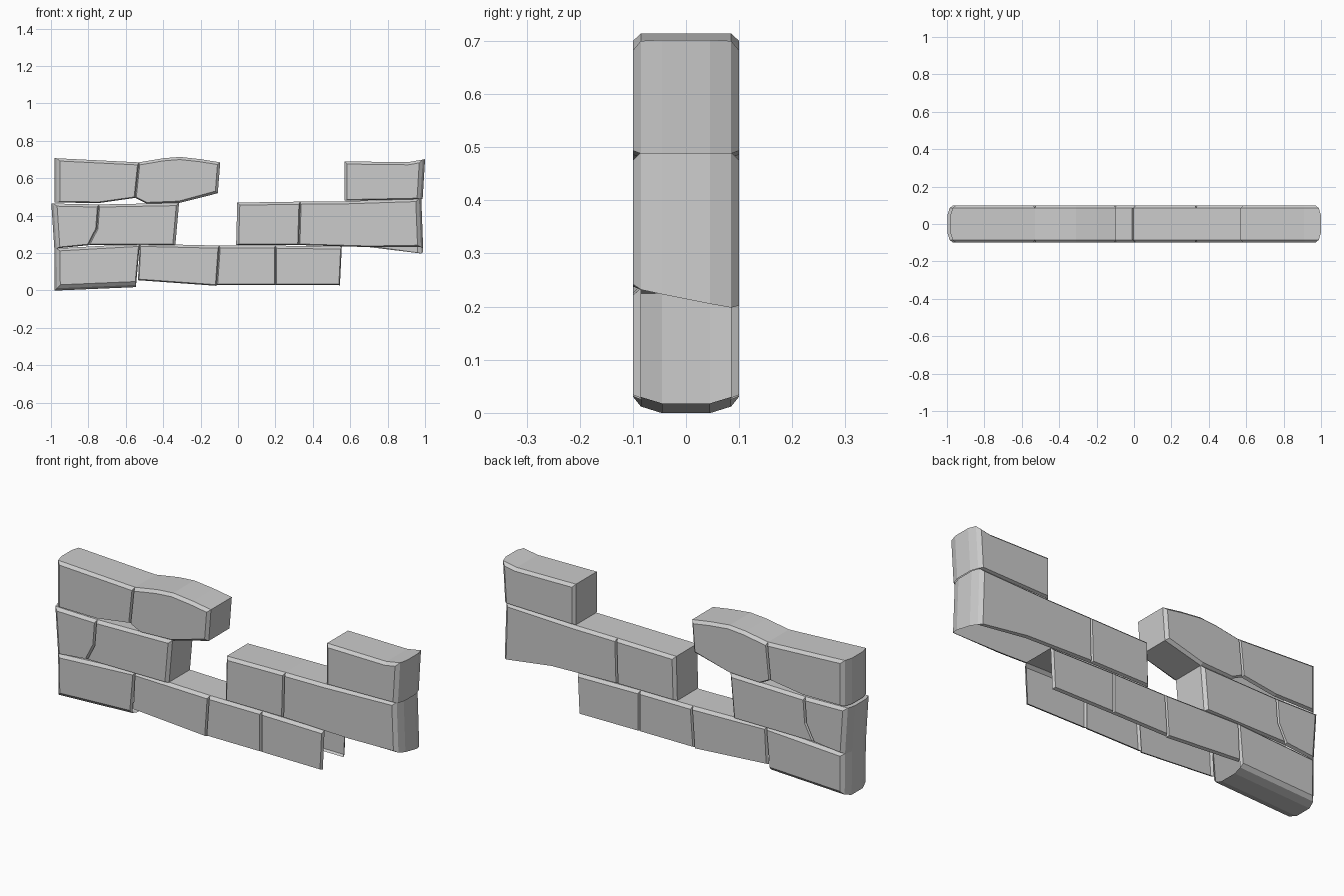
import bpy
from mathutils import Vector

if "Cube" in bpy.data.objects:
    bpy.data.objects.remove(bpy.data.objects["Cube"])

INSET = {'.': 0.006, 'k': 0.014, 'r': 0.018}   # front-face bevel width per edge type
BULGE = {'.': 0.0, 'k': 0.0, 'r': 0.012}       # outward rounding of exposed ends
ROWS = [-0.1, -0.085, -0.045, 0.045, 0.085, 0.1]


def brick(name, pts, edges, tweak=None):
    """pts: outline (x, z) counter-clockwise from bottom left.
    edges, one letter per side: '.' open (hidden/hollow), 'k' closed, 'r' closed and rounded."""
    n = len(pts)
    P = [Vector(p) for p in pts]
    N = []
    for i in range(n):
        d = (P[(i + 1) % n] - P[i]).normalized()
        N.append(Vector((d.y, -d.x)))

    def offset(amount):
        # move each side along its normal and re-intersect neighbours
        out = []
        for i in range(n):
            a, b = N[i - 1], N[i]
            da, db = amount[edges[i - 1]], amount[edges[i]]
            det = a.x * b.y - a.y * b.x
            if abs(det) < 0.25:
                m = (a + b).normalized() * (da + db) / 2
            else:
                m = Vector(((da * b.y - db * a.y) / det, (a.x * db - b.x * da) / det))
            out.append(P[i] + m)
        return out

    inner = offset({k: -v for k, v in INSET.items()})
    outer = offset(BULGE)
    verts = []
    for y, ring in zip(ROWS, [inner, P, outer, outer, P, inner]):
        verts += [(p.x, y, p.y) for p in ring]
    if tweak:
        verts = [tweak(*v) for v in verts]
    # front and back panels
    faces = [list(range(n)), list(range(6 * n - 1, 5 * n - 1, -1))]
    for i in range(n):
        j = (i + 1) % n
        for r in range(5):
            if r in (0, 4) or edges[i] != '.':
                faces.append([r * n + j, r * n + i, (r + 1) * n + i, (r + 1) * n + j])
    me = bpy.data.meshes.new(name)
    me.from_pydata(verts, [], faces)
    me.update()
    ob = bpy.data.objects.new(name, me)
    bpy.context.collection.objects.link(ob)


# bottom course
brick("bottom_brick_1", [(-.968, .012), (-.545, .03), (-.525, .25), (-.97, .225)], "r.kr")
brick("bottom_brick_2", [(-.535, .055), (-.115, .025), (-.1, .24), (-.525, .25)], "..k.")
brick("bottom_brick_3", [(-.115, .03), (.2, .03), (.2, .24), (-.1, .24)], "..k.")
brick("bottom_brick_4", [(.2, .03), (.545, .028), (.555, .235), (.2, .24)], "..k.")


# back lower corner of the overhanging end hangs a little deeper
def droop(x, y, z):
    return (x, y, z - 0.2 * y) if x > .9 and z < .3 else (x, y, z)


# middle course
brick("middle_brick_1", [(-.97, .225), (-.8, .242), (-.755, .33), (-.745, .46), (-.986, .465)], "...kr")
brick("middle_brick_2", [(-.8, .242), (-.335, .243), (-.315, .468), (-.48, .465),
                         (-.745, .46), (-.755, .33)], ".kkk..")
brick("middle_brick_3", [(-.01, .243), (.325, .243), (.332, .475), (-.004, .47)], "..kk")
brick("middle_brick_4", [(.325, .243), (.7, .232), (.978, .215), (.968, .49),
                         (.57, .477), (.332, .475)], "..rkk.", droop)

# top course
brick("top_brick_1", [(-.97, .47), (-.74, .468), (-.55, .495), (-.53, .685), (-.97, .707)], "...kr")
brick("top_brick_2", [(-.55, .495), (-.49, .465), (-.315, .468), (-.108, .52),
                      (-.095, .685), (-.2, .702), (-.31, .714), (-.4, .707), (-.53, .685)], "..kkkkkk.")
brick("top_brick_3", [(.57, .48), (.975, .488), (.988, .7), (.91, .686), (.57, .69)], ".rkkk")
